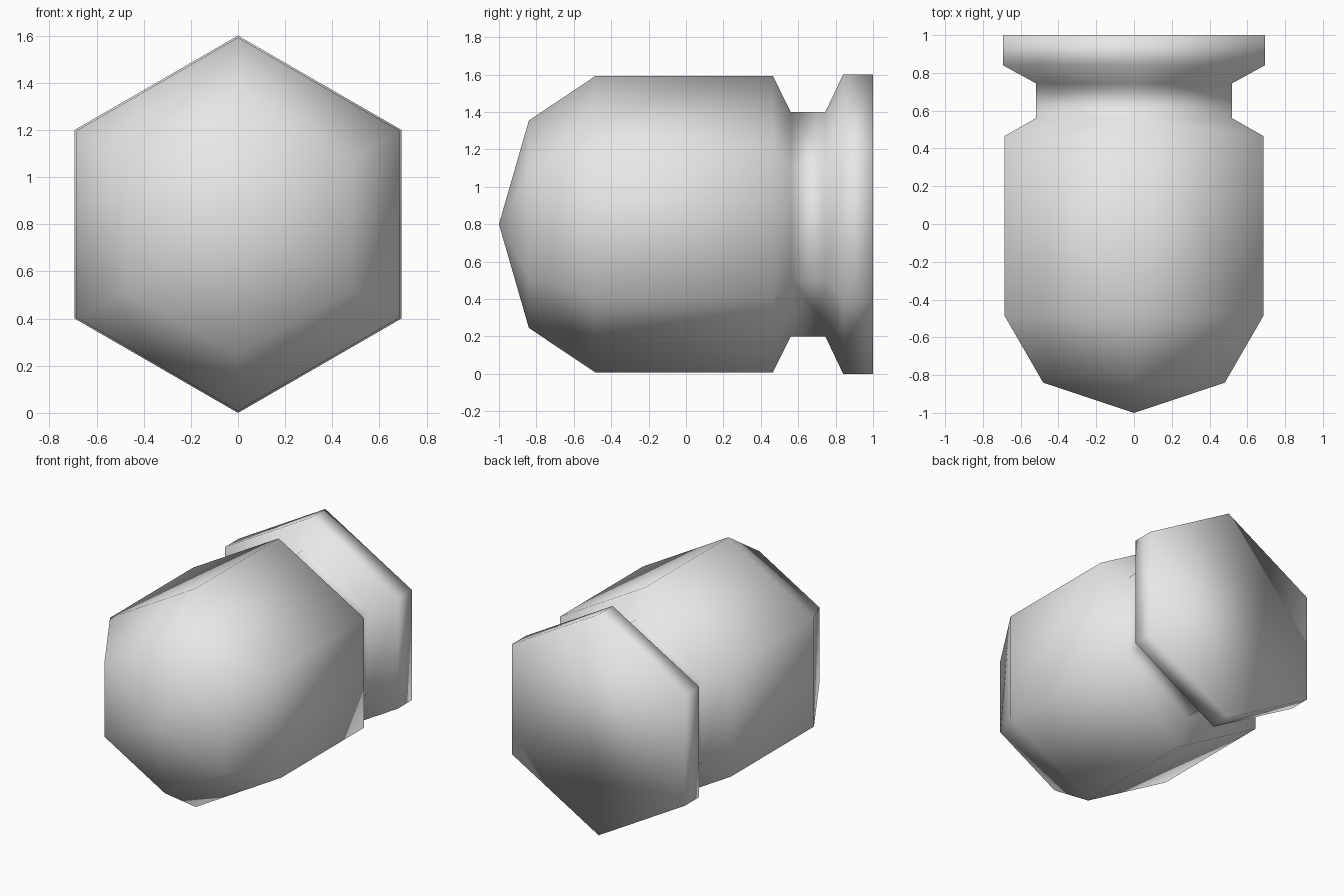
import bpy
import bmesh
from math import pi, cos, sin

default = bpy.data.objects.get("Cube")
if default:
    bpy.data.objects.remove(default, do_unlink=True)

SIDES = 6
CENTRE_Z = 0.8

# Plain grey material
grey = bpy.data.materials.new("light grey")
grey.use_nodes = True
colour = (0.8, 0.8, 0.8, 1)
grey.diffuse_color = colour
grey.node_tree.nodes["Principled BSDF"].inputs["Base Color"].default_value = colour

# Profile from nose to rear flange: (y, corner radius)
profile = [(-0.84, 0.555), (-0.485, 0.792), (0.465, 0.792), (0.56, 0.6),
           (0.745, 0.6), (0.84, 0.8), (1.0, 0.8)]

bm = bmesh.new()


def hexagon_ring(y, radius):
    angles = [pi / 2 + 2 * pi * i / SIDES for i in range(SIDES)]
    return [bm.verts.new((radius * cos(a), y, CENTRE_Z + radius * sin(a))) for a in angles]


rings = [hexagon_ring(y, r) for y, r in profile]
nose = bm.verts.new((0, -1, CENTRE_Z))

# Pointed nose, side walls and flat rear cap
for i in range(SIDES):
    j = (i + 1) % SIDES
    bm.faces.new((nose, rings[0][i], rings[0][j]))
    for front, back in zip(rings, rings[1:]):
        bm.faces.new((front[i], back[i], back[j], front[j]))
bm.faces.new(rings[-1])

bmesh.ops.recalc_face_normals(bm, faces=bm.faces)
for face in bm.faces:
    face.smooth = True

mesh = bpy.data.meshes.new("hexagonal_plug")
bm.to_mesh(mesh)
bm.free()
mesh.materials.append(grey)
plug = bpy.data.objects.new("hexagonal_plug", mesh)
bpy.context.collection.objects.link(plug)
